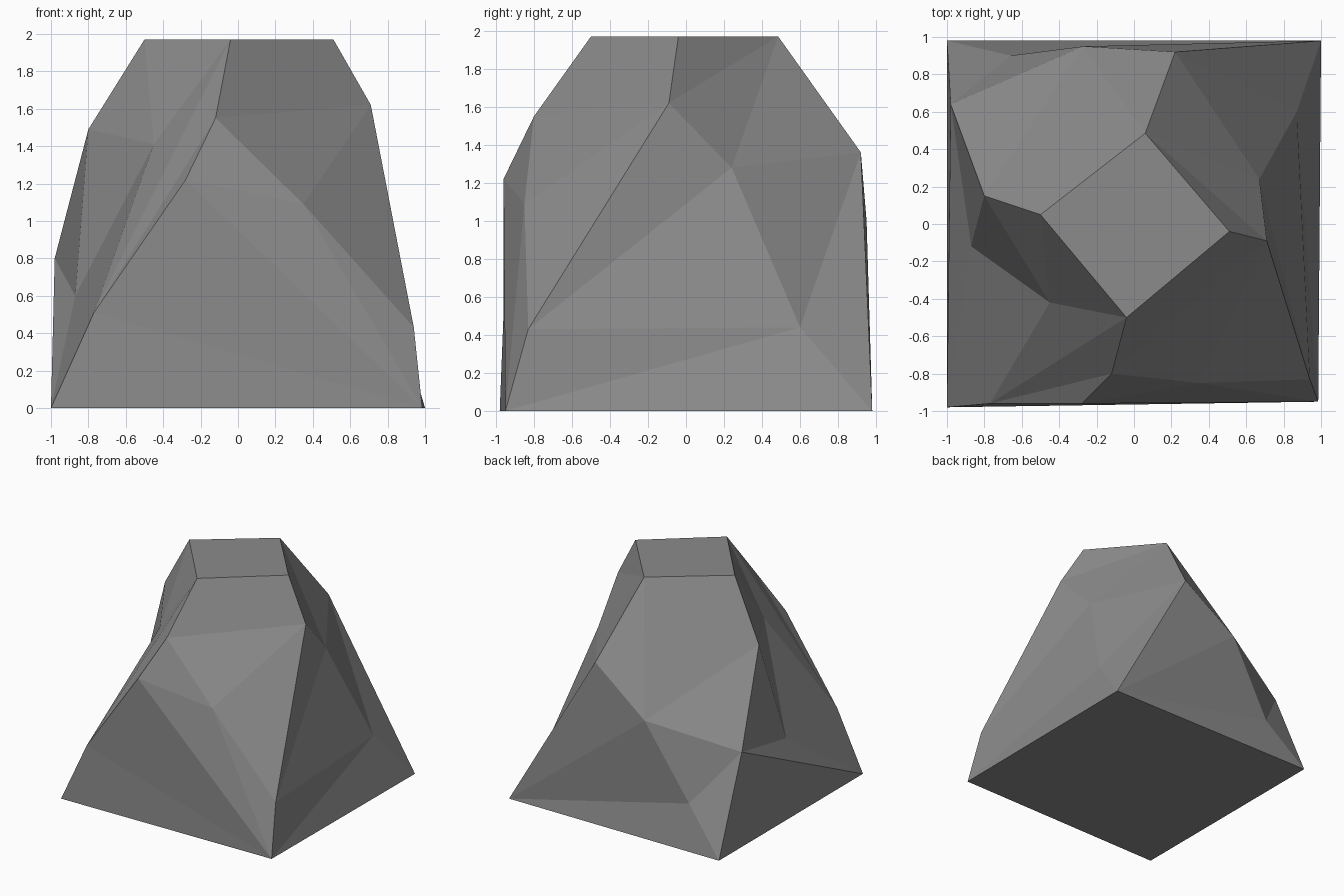
import bpy, bmesh

if "Cube" in bpy.data.objects:
    bpy.data.objects.remove(bpy.data.objects["Cube"])

# Four ridges of the boulder, listed from ground corner up to the flat top
ridges = {
    "FL": [(-1, -.98, 0), (-.77, -.96, .51), (-.28, -.96, 1.22), (-.12, -.8, 1.55), (-.04, -.5, 1.97)],
    "FR": [(.985, -.95, 0), (.94, -.83, .43), (.71, -.09, 1.62), (.51, -.04, 1.97)],
    "BR": [(1, .98, 0), (.22, .92, 1.36), (.06, .485, 1.97)],
    "BL": [(-1, .98, 0), (-.98, .64, .8), (-.8, .15, 1.49), (-.5, .05, 1.97)],
}
# Chipped points inside each side
chips = {
    "front": (.35, -.85, 1.09),
    "right_high": (.67, .24, 1.28), "right_low": (.87, .6, .44),
    "back_high": (-.27, .95, 1.0), "back_low": (-.66, .9, .37),
    "left_high": (-.45, -.42, 1.41), "left_low": (-.87, -.12, .6),
}

bm = bmesh.new()
v = {f"{name}{i}": bm.verts.new(p) for name, pts in ridges.items() for i, p in enumerate(pts)}
v.update({name: bm.verts.new(p) for name, p in chips.items()})


def face(names):
    bm.faces.new([v[n] for n in names.split()])


def fan(hub, ring):
    """Triangles from a hub point to each step of a ring."""
    ring = ring.split()
    for a, b in zip(ring, ring[1:]):
        bm.faces.new((v[hub], v[a], v[b]))


# Flat top and base
face("FL4 FR3 BR2 BL3")
face("FL0 BL0 BR0 FR0")
# Front side
face("FL4 FR3 FR2 FL3")
fan("front", "FL3 FL2 FR0 FR1 FR2 FL3")
fan("FR0", "FL2 FL1 FL0")
# Right side
face("FR3 BR2 FR2")
fan("right_high", "BR2 FR2 FR1 right_low BR1 BR2")
fan("right_low", "FR1 FR0 BR0 BR1")
# Back side
face("BR2 BL3 BL2 back_high")
fan("back_high", "BR2 BR1 BR0 back_low BL1 BL2")
fan("back_low", "BR0 BL0 BL1")
# Left side
fan("left_high", "BL3 BL2 left_low FL1 FL4 BL3")
fan("left_low", "BL2 BL1 FL0 FL1")
fan("FL1", "FL4 FL3 FL2")
face("BL1 FL0 BL0")

bmesh.ops.recalc_face_normals(bm, faces=bm.faces[:])
mesh = bpy.data.meshes.new("boulder")
bm.to_mesh(mesh)
bm.free()

# Single stone colour
stone = bpy.data.materials.new("stone grey")
stone.diffuse_color = (.26, .26, .26, 1)
stone.use_nodes = True
stone.node_tree.nodes["Principled BSDF"].inputs["Base Color"].default_value = stone.diffuse_color
mesh.materials.append(stone)
bpy.context.collection.objects.link(bpy.data.objects.new("boulder", mesh))
